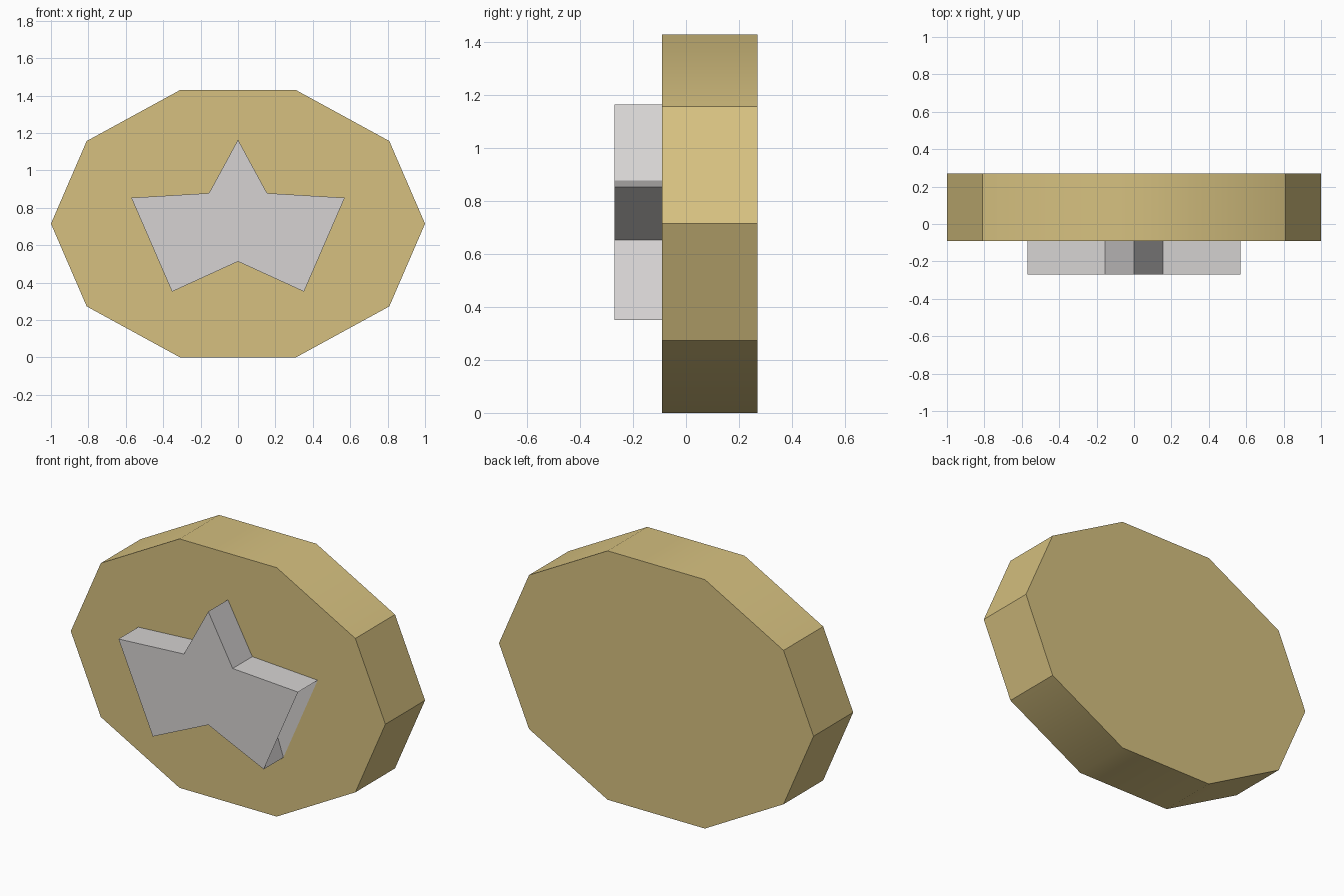
import bpy, bmesh, math

cube = bpy.data.objects.get("Cube")
if cube:
    bpy.data.objects.remove(cube, do_unlink=True)

CENTRE_Z = 0.715


def make_material(name, rgb):
    mat = bpy.data.materials.new(name)
    mat.use_nodes = True
    mat.diffuse_color = (*rgb, 1)
    bsdf = mat.node_tree.nodes["Principled BSDF"]
    bsdf.inputs["Base Color"].default_value = (*rgb, 1)
    bsdf.inputs["Roughness"].default_value = 0.7
    return mat


def ellipse_point(angle, rx, rz):
    a = math.radians(angle)
    return rx * math.cos(a), CENTRE_Z + rz * math.sin(a)


def make_prism(name, outline, y_front, y_back, mat, cap=None):
    """Extrude an anticlockwise x/z outline; cap picks the end-face corners."""
    cap = cap or list(range(len(outline)))
    bm = bmesh.new()
    front = [bm.verts.new((x, y_front, z)) for x, z in outline]
    back = [bm.verts.new((x, y_back, z)) for x, z in outline]
    bm.faces.new([front[i] for i in cap])
    bm.faces.new([back[i] for i in reversed(cap)])
    for i in range(len(outline)):
        j = (i + 1) % len(outline)
        bm.faces.new((front[i], back[i], back[j], front[j]))
    mesh = bpy.data.meshes.new(name)
    bm.to_mesh(mesh)
    bm.free()
    mesh.materials.append(mat)
    obj = bpy.data.objects.new(name, mesh)
    bpy.context.collection.objects.link(obj)
    return obj


gold = make_material("gold", (0.67, 0.53, 0.215))
silver = make_material("silver", (0.67, 0.65, 0.645))

# Ten-sided oval disc
disc = make_prism("disc", [ellipse_point(36 * k, 1.0, 0.752) for k in range(10)],
                  -0.09, 0.27, gold)
bpy.context.view_layer.objects.active = disc
disc.select_set(True)
bpy.ops.object.shade_smooth_by_angle(angle=math.radians(30))
disc.select_set(False)

# Raised star: end faces bridge the two side notches (corners 3 and 7)
points = []
for k in range(10):
    rx, rz = (0.6, 0.449) if k % 2 == 0 else (0.264, 0.202)
    points.append(ellipse_point(90 + 36 * k, rx, rz))
make_prism("star", points, -0.27, -0.0915, silver,
           cap=[k for k in range(10) if k not in (3, 7)])
